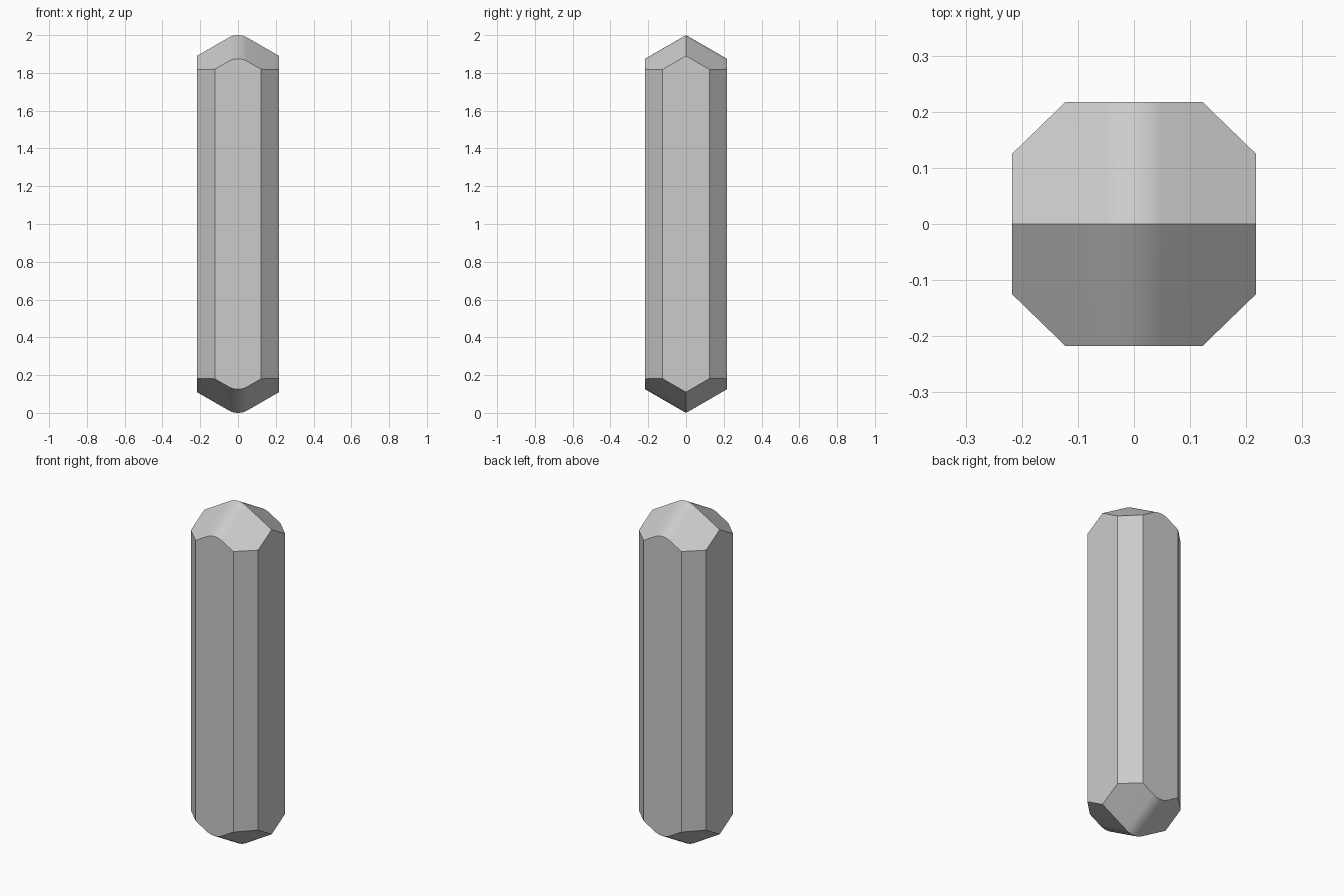
import bpy, bmesh
from math import radians, sin, cos, tan

# Remove the default object
cube = bpy.data.objects.get("Cube")
if cube:
    bpy.data.objects.remove(cube, do_unlink=True)

HALF = 0.2175            # half width of the octagonal body
CUT_X, CUT_Y = 0.122, 0.125   # where the corner facets begin
HEIGHT = 2.0
SLOPE = radians(30)      # pitch of the pointed ends
ROUND = 0.1              # radius of the softened ridge
STEPS = 6

# Grey material
grey = bpy.data.materials.new("stone_grey")
grey.use_nodes = True
grey.diffuse_color = (0.6, 0.6, 0.6, 1)
grey.node_tree.nodes["Principled BSDF"].inputs["Base Color"].default_value = (0.6, 0.6, 0.6, 1)


def drop(x):
    """How far the ridge line falls below the peak at x."""
    x = abs(x)
    edge = ROUND * sin(SLOPE)
    if x <= edge:
        return ROUND - (ROUND ** 2 - x * x) ** 0.5
    return ROUND * (1 - cos(SLOPE)) + (x - edge) * tan(SLOPE)


def ring(bm, x, width):
    """Closed six-point section of the crystal at x."""
    points = []
    for z_side, ys in ((1, (width, 0, -width)), (-1, (-width, 0, width))):
        for y in ys:
            z = HEIGHT / 2 - drop(x) - abs(y) * tan(SLOPE)
            points.append(bm.verts.new((x, y, HEIGHT / 2 + z_side * z)))
    return points


# Crystal: sections lofted along x, pointed at both ends
arc = [ROUND * sin(SLOPE * i / STEPS) for i in range(-STEPS, STEPS + 1)]
stations = [(-HALF, CUT_Y), (-CUT_X, HALF)] + [(x, HALF) for x in arc] + [(CUT_X, HALF), (HALF, CUT_Y)]

bm = bmesh.new()
rings = [ring(bm, x, w) for x, w in stations]
for a, b in zip(rings, rings[1:]):
    for i in range(len(a)):
        j = (i + 1) % len(a)
        bm.faces.new((a[i], a[j], b[j], b[i]))
bm.faces.new(rings[0])
bm.faces.new(rings[-1])

# Merge flat strips into clean facets
bmesh.ops.dissolve_limit(bm, angle_limit=radians(1), verts=bm.verts[:], edges=bm.edges[:])
bmesh.ops.recalc_face_normals(bm, faces=bm.faces[:])

mesh = bpy.data.meshes.new("crystal_column")
bm.to_mesh(mesh)
bm.free()
mesh.materials.append(grey)
crystal = bpy.data.objects.new("crystal_column", mesh)
bpy.context.collection.objects.link(crystal)

# Smooth the rounded ridge, keep facet edges sharp
bpy.ops.object.select_all(action="DESELECT")
crystal.select_set(True)
bpy.context.view_layer.objects.active = crystal
bpy.ops.object.shade_smooth_by_angle(angle=radians(25))
